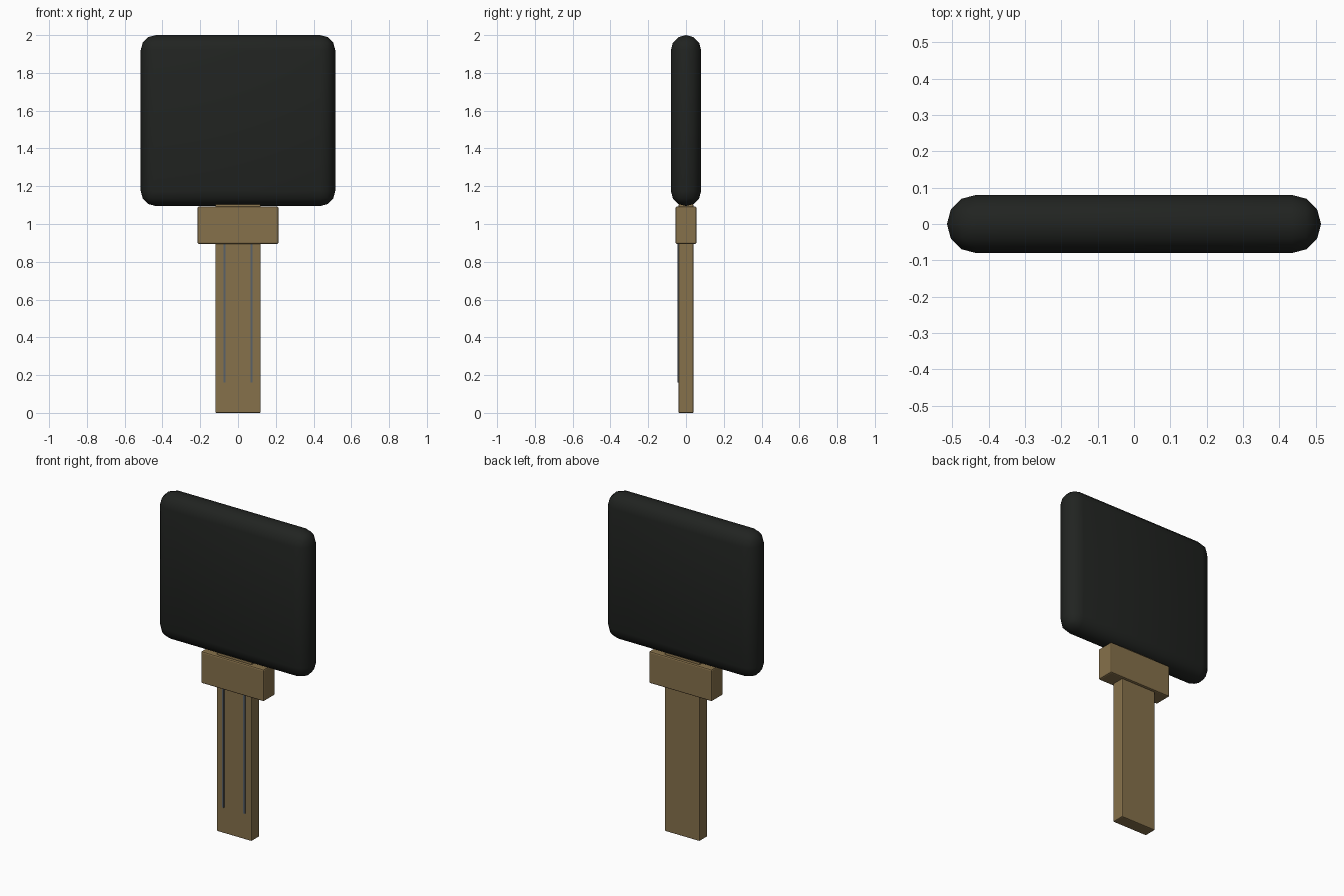
import bpy, bmesh, math

if "Cube" in bpy.data.objects:
    bpy.data.objects.remove(bpy.data.objects["Cube"])


def material(name, rgb):
    m = bpy.data.materials.new(name)
    m.diffuse_color = (*rgb, 1.0)
    m.use_nodes = True
    m.node_tree.nodes["Principled BSDF"].inputs["Base Color"].default_value = m.diffuse_color
    return m


def box(name, lo, hi, mat, radius=0.0, segments=1):
    """Box between two corners, with optionally rounded edges."""
    bm = bmesh.new()
    bmesh.ops.create_cube(bm, size=1.0)
    for v in bm.verts:
        v.co = [(a + b) / 2 + c * (b - a) for a, b, c in zip(lo, hi, v.co)]
    if radius:
        bmesh.ops.bevel(bm, geom=bm.edges[:], offset=radius, segments=segments,
                        profile=0.5, affect='EDGES', clamp_overlap=True)
        bmesh.ops.remove_doubles(bm, verts=bm.verts[:], dist=0.0005)
    bmesh.ops.recalc_face_normals(bm, faces=bm.faces[:])
    me = bpy.data.meshes.new(name)
    bm.to_mesh(me)
    bm.free()
    me.materials.append(mat)
    ob = bpy.data.objects.new(name, me)
    bpy.context.collection.objects.link(ob)
    return ob


black = material("black_plastic", (0.015, 0.017, 0.015))
brass = material("brass", (0.24, 0.165, 0.07))
steel = material("groove_grey", (0.10, 0.12, 0.14))

# Rounded grip
head = box("key_head", (-0.515, -0.08, 1.095), (0.515, 0.08, 2.0), black, 0.0798, 3)
bpy.context.view_layer.objects.active = head
head.select_set(True)
bpy.ops.object.shade_smooth_by_angle(angle=math.radians(35))

# Collar and blade
box("collar", (-0.215, -0.056, 0.895), (0.215, 0.056, 1.092), brass, 0.008, 2)
box("blade", (-0.12, -0.04, 0.0), (0.12, 0.04, 1.105), brass, 0.006, 2)

# Two thin lines along the front of the blade
for side, x in (("left", -0.072), ("right", 0.072)):
    box(f"blade_line_{side}", (x - 0.006, -0.045, 0.16), (x + 0.006, -0.036, 0.92), steel)
